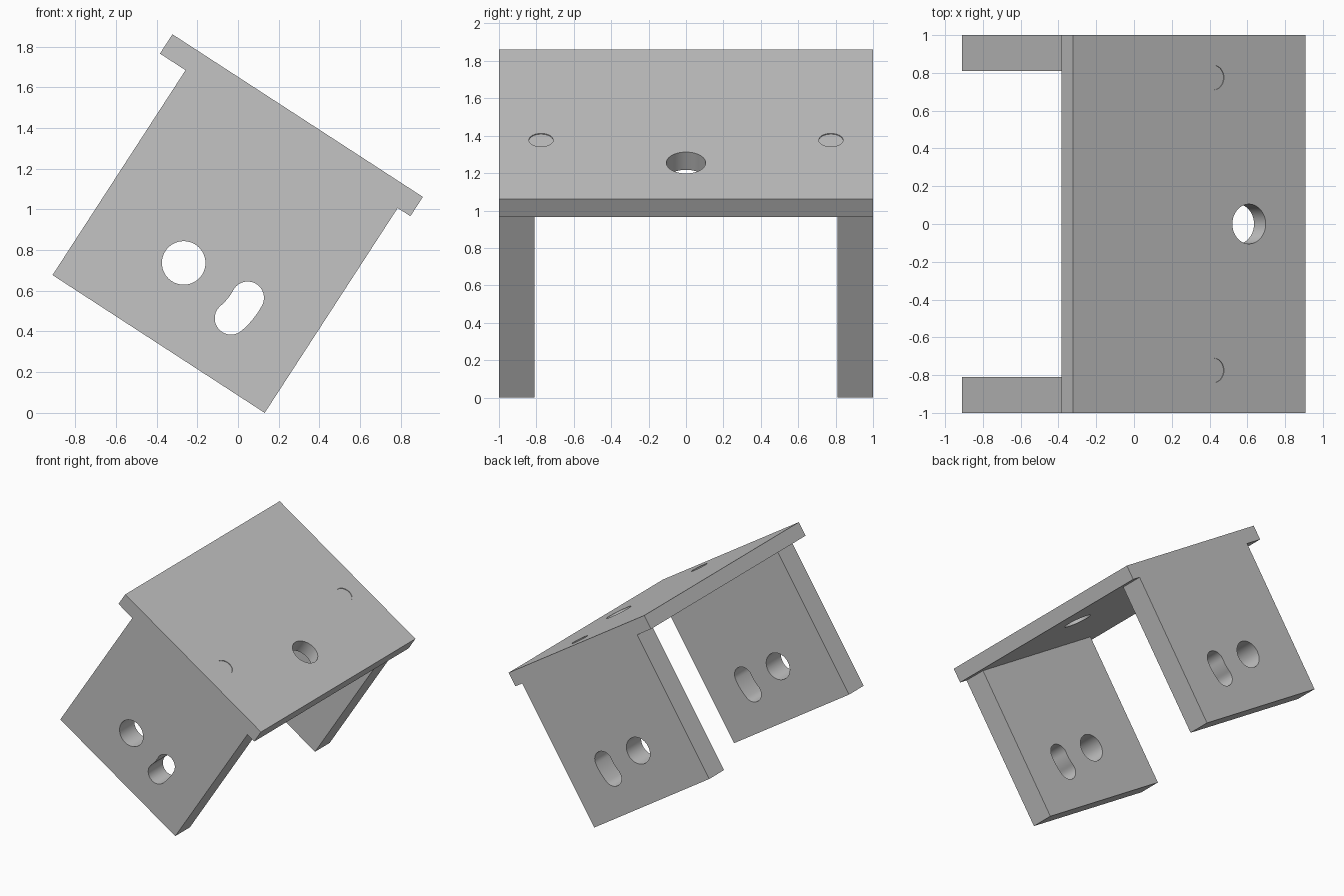
import bpy, bmesh
from math import radians, cos, sin, pi
from mathutils import Matrix

cube = bpy.data.objects.get("Cube")
if cube:
    bpy.data.objects.remove(cube, do_unlink=True)

grey = bpy.data.materials.new("plain grey")
grey.use_nodes = True
colour = (0.55, 0.55, 0.55, 1)
grey.diffuse_color = colour
grey.node_tree.nodes["Principled BSDF"].inputs["Base Color"].default_value = colour

# The whole bracket is modelled square, then tilted about the y axis
TILT = Matrix.Translation((-0.322, 0, 1.86)) @ Matrix.Rotation(radians(33), 4, 'Y')
LENGTH, THICK = 1.467, 0.113
LEG_THICK, LEG_END = 0.19, -1.313


def arc(cx, cy, r, start, end, steps):
    angles = [start + (end - start) * i / steps for i in range(steps + 1)]
    return [(cx + r * cos(a), cy + r * sin(a)) for a in angles]


def circle(cx, cy, r):
    return arc(cx, cy, r, 0, 2 * pi, 64)[:-1]


def rectangle(x0, x1, y0, y1):
    return [(x0, y0), (x1, y0), (x1, y1), (x0, y1)]


def prism(name, profile, low, high, axis):
    """Extrude a profile along y (profile in x, z) or z (profile in x, y)."""
    bm = bmesh.new()
    place = (lambda p: (p[0], low, p[1])) if axis == 'y' else (lambda p: (p[0], p[1], low))
    face = bm.faces.new([bm.verts.new(place(p)) for p in profile])
    grown = bmesh.ops.extrude_face_region(bm, geom=[face])
    offset = (0, high - low, 0) if axis == 'y' else (0, 0, high - low)
    bmesh.ops.translate(bm, vec=offset,
                        verts=[v for v in grown["geom"] if isinstance(v, bmesh.types.BMVert)])
    bmesh.ops.recalc_face_normals(bm, faces=bm.faces)
    mesh = bpy.data.meshes.new(name)
    bm.to_mesh(mesh)
    bm.free()
    mesh.materials.append(grey)
    obj = bpy.data.objects.new(name, mesh)
    bpy.context.collection.objects.link(obj)
    obj.matrix_world = TILT
    return obj


def finish(obj, cutters):
    """Cut the holes, then smooth their walls."""
    bpy.ops.object.select_all(action='DESELECT')
    obj.select_set(True)
    bpy.context.view_layer.objects.active = obj
    for cutter in cutters:
        cutter.hide_render = True
        mod = obj.modifiers.new("hole", 'BOOLEAN')
        mod.operation, mod.solver, mod.object = 'DIFFERENCE', 'EXACT', cutter
        bpy.ops.object.modifier_apply(modifier=mod.name)
        bpy.data.objects.remove(cutter, do_unlink=True)
    bpy.ops.object.shade_smooth_by_angle(angle=radians(30))


# Top plate with one through hole and two shallow round recesses
plate = prism("top_plate", rectangle(0, LENGTH, -1, 1), -THICK, 0, 'z')
holes = [prism("plate_hole", circle(1.11, 0, 0.105), -0.3, 0.2, 'z')]
for side in (-1, 1):
    holes.append(prism("recess", circle(0.887, side * 0.775, 0.065), -0.005, 0.1, 'z'))
finish(plate, holes)

# Curved slot, concentric with the pivot hole of each leg
PX, PZ, SWEEP, R = 0.658, -0.912, 0.358, 0.08
top, bottom = radians(4.4), radians(-16.5)
slot = arc(PX, PZ, SWEEP + R, bottom, top, 10)
slot += arc(PX + SWEEP * cos(top), PZ + SWEEP * sin(top), R, top, top + pi, 24)[1:]
slot += arc(PX, PZ, SWEEP - R, top, bottom, 10)[1:]
slot += arc(PX + SWEEP * cos(bottom), PZ + SWEEP * sin(bottom), R, bottom + pi, bottom + 2 * pi, 24)[1:-1]

# Front and back legs
for name, y in (("front_leg", -1), ("back_leg", 1 - LEG_THICK)):
    leg = prism(name, rectangle(0.15, 1.393, LEG_END, -THICK), y, y + LEG_THICK, 'y')
    finish(leg, [prism("pivot_hole", circle(PX, PZ, 0.107), y - 0.1, y + 0.3, 'y'),
                 prism("slot_hole", slot, y - 0.1, y + 0.3, 'y')])
